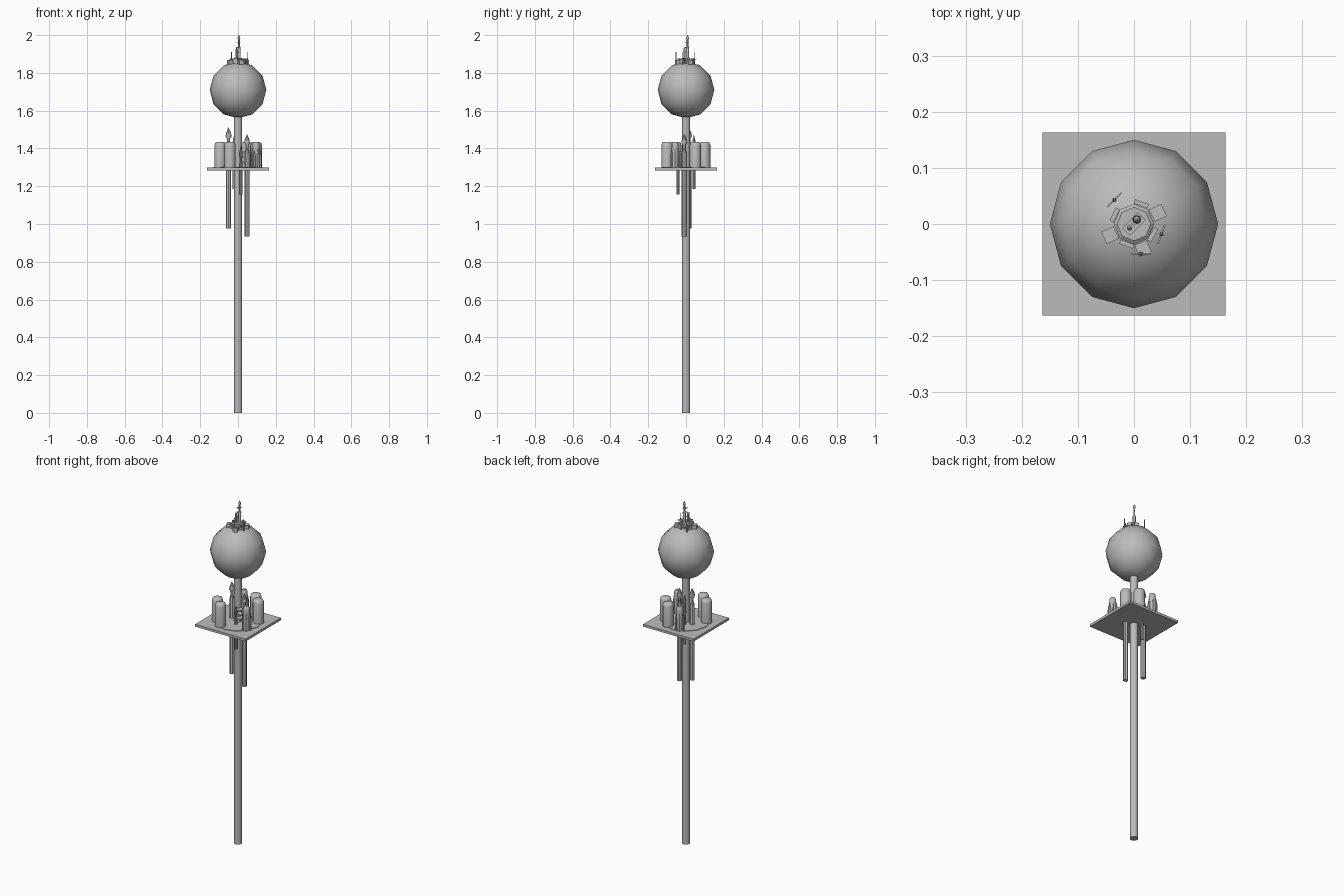
import bpy, math
from mathutils import Matrix, Vector

old = bpy.data.objects.get("Cube")
if old:
    bpy.data.objects.remove(old, do_unlink=True)

grey = bpy.data.materials.new("plain_grey")
grey.use_nodes = True
grey.diffuse_color = (0.5, 0.5, 0.5, 1)
grey.node_tree.nodes["Principled BSDF"].inputs["Base Color"].default_value = (0.5, 0.5, 0.5, 1)


def make(name, verts, faces, angle=None):
    mesh = bpy.data.meshes.new(name)
    mesh.from_pydata(verts, [], faces)
    mesh.materials.append(grey)
    mesh.update()
    ob = bpy.data.objects.new(name, mesh)
    bpy.context.collection.objects.link(ob)
    if angle:
        bpy.ops.object.select_all(action="DESELECT")
        ob.select_set(True)
        bpy.context.view_layer.objects.active = ob
        bpy.ops.object.shade_smooth_by_angle(angle=math.radians(angle))
    return ob


def turned(name, x, y, profile, sides=8, angle=50):
    """Turned solid from (radius, height) pairs, listed bottom to top."""
    verts, faces = [], []
    for r, z in profile:
        for i in range(sides):
            a = math.tau * i / sides
            verts.append((x + r * math.cos(a), y + r * math.sin(a), z))
    for k in range(len(profile) - 1):
        for i in range(sides):
            j = (i + 1) % sides
            faces.append((k * sides + i, k * sides + j, (k + 1) * sides + j, (k + 1) * sides + i))
    faces.append(tuple(reversed(range(sides))))
    faces.append(tuple(range(len(verts) - sides, len(verts))))
    return make(name, verts, faces, angle)


def box(name, centre, size, turn=0):
    spin = Matrix.Rotation(turn, 3, "Z")
    verts = [Vector(centre) + spin @ Vector((sx * size[0] / 2, sy * size[1] / 2, sz * size[2] / 2))
             for sx in (-1, 1) for sy in (-1, 1) for sz in (-1, 1)]
    faces = [(0, 1, 3, 2), (4, 6, 7, 5), (0, 4, 5, 1), (2, 3, 7, 6), (0, 2, 6, 4), (1, 5, 7, 3)]
    return make(name, verts, faces)


def polar(r, degrees):
    a = math.radians(degrees)
    return r * math.cos(a), r * math.sin(a)


# Main column and globe
turned("column", 0, 0, [(0.022, 0), (0.022, 1.6)], 10)
bpy.ops.mesh.primitive_uv_sphere_add(segments=12, ring_count=6, radius=0.15, location=(0, 0, 1.71))
globe = bpy.context.object
globe.name = "globe"
globe.data.materials.append(grey)
bpy.ops.object.shade_smooth()

# Square deck with a thin round pad
box("deck", (0, 0, 1.291), (0.326, 0.326, 0.014))
turned("deck_pad", 0, 0, [(0.13, 1.297), (0.13, 1.301)], 12, None)

# Plain storage tanks
for n, angle in enumerate((27, 65, 210, 247)):
    x, y = polar(0.109, angle)
    turned(f"tank_{n}", x, y, [(0.03, 1.295), (0.03, 1.418), (0.026, 1.43), (0.016, 1.435)], 12)

# Ribbed tanks with a narrow neck and fins round the base
for n, angle in enumerate((329, 108)):
    x, y = polar(0.112, angle)
    turned(f"ribbed_tank_{n}", x, y,
           [(0.021, 1.295), (0.021, 1.385), (0.018, 1.41), (0.018, 1.425), (0.011, 1.435)], 10)
    for i in range(6):
        dx, dy = polar(0.021, 60 * i)
        turned(f"tank_rib_{n}_{i}", x + dx, y + dy,
               [(0.007, 1.295), (0.007, 1.365), (0.002, 1.395)], 6)

# Pipes through the deck, each with a pointed cap: x, y, radius, bottom, top
for n, (x, y, r, low, top) in enumerate([
        (-0.05, 0.015, 0.014, 0.975, 1.51), (0.048, -0.01, 0.013, 0.935, 1.475),
        (0.016, -0.043, 0.008, 1.155, 1.41), (-0.02, 0.042, 0.008, 1.185, 1.47)]):
    turned(f"pipe_{n}", x, y, [(r, low), (r, top - 0.1), (r * 0.6, top - 0.08), (r * 0.6, top - 0.058),
                               (r * 1.15, top - 0.045), (r * 0.9, top - 0.027), (0.001, top)], 8, 40)

# Clamps tying the pipes to the column
for z in (1.33, 1.355, 1.38):
    box("pipe_clamp", (0.025, -0.02, z), (0.035, 0.035, 0.009))

# Collar on top of the globe with panels round it
turned("collar", 0, 0, [(0.036, 1.83), (0.036, 1.864), (0.03, 1.868)], 8, None)
for n, angle in enumerate((25, 205, 290)):
    x, y = polar(0.047, angle)
    box(f"equipment_box_{n}", (x, y, 1.852), (0.024, 0.024, 0.03), math.radians(angle))
for n, angle in enumerate((70, 155, 250, 330)):
    x, y = polar(0.038, angle)
    box(f"collar_panel_{n}", (x, y, 1.86), (0.008, 0.026, 0.03), math.radians(angle))

# Central masts
box("mast_base", (0, 0, 1.872), (0.04, 0.02, 0.016), math.radians(45))
turned("main_mast", 0.005, 0.008, [(0.008, 1.86), (0.008, 1.93), (0.005, 1.935), (0.005, 1.975),
                                   (0.007, 1.98), (0.006, 1.99), (0.001, 2.0)], 8)
turned("second_mast", -0.008, -0.007, [(0.005, 1.86), (0.005, 1.925), (0.001, 1.935)], 8)
for z in (1.91, 1.935, 1.96):
    box("mast_rung", (0.003, 0.004, z), (0.026, 0.005, 0.004), math.radians(45))

# Small aerials with crossbars
for n, (x, y, turn) in enumerate([(-0.035, 0.043, 45), (0.049, -0.018, 70), (0.012, -0.053, 0)]):
    turned(f"aerial_{n}", x, y, [(0.004, 1.835), (0.004, 1.875), (0.002, 1.88), (0.002, 1.91)], 6)
    box(f"aerial_bar_{n}", (x, y, 1.872), (0.036, 0.003, 0.004), math.radians(turn))
